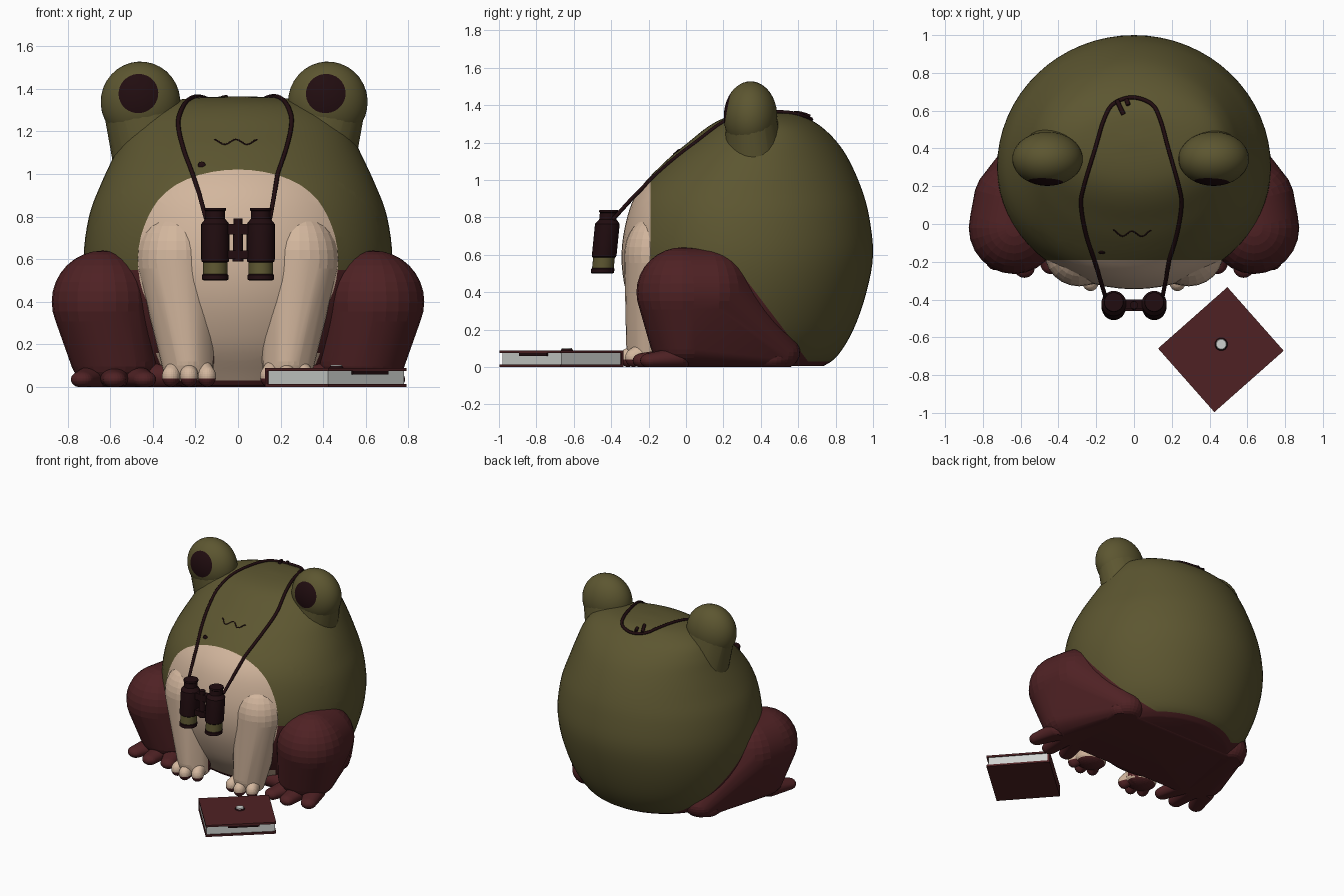
import bpy, bmesh, math
from mathutils import Vector, Matrix
from mathutils.bvhtree import BVHTree

if "Cube" in bpy.data.objects:
    bpy.data.objects.remove(bpy.data.objects["Cube"])


def material(name, rgb):
    m = bpy.data.materials.new(name)
    m.diffuse_color = (*rgb, 1)
    m.use_nodes = True
    m.node_tree.nodes["Principled BSDF"].inputs["Base Color"].default_value = m.diffuse_color
    return m


GREEN, RED, CREAM, DARK, WHITE = range(5)
MATS = [material("olive green", (0.108, 0.093, 0.03)),
        material("maroon", (0.078, 0.0155, 0.0175)),
        material("cream", (0.65, 0.47, 0.34)),
        material("dark brown", (0.015, 0.0038, 0.005)),
        material("page white", (0.62, 0.64, 0.62))]


def finish(name, bm, rule=None, angle=40, transform=None):
    """Turn a bmesh into an object, colouring faces by rule(centre, normal)."""
    bmesh.ops.recalc_face_normals(bm, faces=bm.faces[:])
    bm.normal_update()
    if rule is not None:
        for f in bm.faces:
            f.material_index = rule(f.calc_center_median(), f.normal) if callable(rule) else rule
    if transform:
        bm.transform(transform)
    me = bpy.data.meshes.new(name)
    bm.to_mesh(me)
    bm.free()
    for m in MATS:
        me.materials.append(m)
    ob = bpy.data.objects.new(name, me)
    bpy.context.collection.objects.link(ob)
    bpy.context.view_layer.objects.active = ob
    for o in bpy.context.selected_objects:
        o.select_set(False)
    ob.select_set(True)
    bpy.ops.object.shade_smooth_by_angle(angle=math.radians(angle))


def cut(bm, co, no):
    bmesh.ops.bisect_plane(bm, geom=bm.verts[:] + bm.edges[:] + bm.faces[:],
                           plane_co=co, plane_no=no)


def hull(balls, s=1, dx=0):
    """Convex skin around ellipsoids (x, y, z, rx, ry, rz), kept above the floor."""
    bm = bmesh.new()
    for x, y, z, rx, ry, rz in balls:
        m = Matrix.Translation((x * s + dx, y, z)) @ Matrix.Diagonal((rx, ry, rz, 1))
        bmesh.ops.create_uvsphere(bm, u_segments=24, v_segments=16, radius=1, matrix=m)
    for v in bm.verts:
        v.co.z = max(v.co.z, 0)
    bmesh.ops.remove_doubles(bm, verts=bm.verts[:], dist=0.0005)
    r = bmesh.ops.convex_hull(bm, input=bm.verts[:])
    junk = {g for g in r["geom_interior"] + r["geom_unused"] if isinstance(g, bmesh.types.BMVert)}
    bmesh.ops.delete(bm, geom=list(junk), context='VERTS')
    return bm


def skin(bm, rings):
    rows = [[bm.verts.new(p) for p in r] for r in rings]
    n = len(rows[0])
    for a, b in zip(rows, rows[1:]):
        for i in range(n):
            bm.faces.new((a[i], a[(i + 1) % n], b[(i + 1) % n], b[i]))
    bm.faces.new(rows[0][::-1])
    bm.faces.new(rows[-1])


def smooth_rows(rows, steps):
    """Catmull-Rom through rows of numbers."""
    out = []
    for i in range(len(rows) - 1):
        p0, p1, p2, p3 = (rows[min(max(i + k, 0), len(rows) - 1)] for k in (-1, 0, 1, 2))
        for j in range(steps):
            t = j / steps
            out.append([0.5 * (2 * b + (c - a) * t + (2 * a - 5 * b + 4 * c - d) * t * t
                               + (3 * b - a - 3 * c + d) * t ** 3)
                        for a, b, c, d in zip(p0, p1, p2, p3)])
    return out + [list(rows[-1])]


def cord(name, pts, r):
    cu = bpy.data.curves.new(name, 'CURVE')
    cu.dimensions = '3D'
    cu.bevel_depth, cu.bevel_resolution, cu.use_fill_caps = r, 1, True
    sp = cu.splines.new('POLY')
    sp.points.add(len(pts) - 1)
    for p, co in zip(sp.points, pts):
        p.co = (*co, 1)
    cu.materials.append(MATS[DARK])
    bpy.context.collection.objects.link(bpy.data.objects.new(name, cu))


# Body: stacked egg-shaped rings (z, front y, back y, half width, y of widest point)
ROWS = [(.005, -.10, .735, .47, .3), (.06, -.14, .81, .54, .3), (.2, -.24, .895, .63, .3),
        (.4, -.32, .965, .70, .3), (.6, -.345, 1.0, .725, .3), (.8, -.315, .98, .70, .3),
        (.95, -.25, .94, .645, .31), (1.1, -.11, .875, .575, .36), (1.2, .01, .81, .525, .4),
        (1.28, .11, .73, .46, .43), (1.33, .20, .65, .36, .43), (1.355, .30, .58, .23, .44),
        (1.365, .42, .46, .03, .44)]
rings = []
for z, yf, yb, w, ym in smooth_rows(ROWS, 4):
    ring = []
    for i in range(64):
        a = math.tau * i / 64
        c, s = math.cos(a), math.sin(a)
        ring.append((w * c, ym + s * (yb - ym if s > 0 else ym - yf), z))
    rings.append(ring)
bm = bmesh.new()
skin(bm, rings)
surface = BVHTree.FromBMesh(bm)
cut(bm, (0, -.19, 0), (0, 1, 0))            # edge of the belly patch
cut(bm, (0, .22, .6), (0, .5, .38))         # edge of the haunch colour
cut(bm, (0, 0, .03), (0, 0, 1))             # underside


def body_rule(c, n):
    if c.z < .03:
        return RED
    if c.y < -.19 or (c.y < .05 and abs(c.x) < .36 and c.z < .4):
        return CREAM
    if c.z < .55 and (c.y - .22) * .5 + (c.z - .6) * .38 < 0:
        return RED
    return GREEN


finish("body", bm, body_rule, 60)

# Flat seat joining the haunches
finish("seat", hull([(x, y, .05, .1, .1, .07) for x in (-.5, .5) for y in (.0, .46)]), RED, 50)

for s, side in ((1, "right"), (-1, "left")):
    # Eye stalk and bulb, with the eye as the front cap of the bulb
    finish("eye_stalk_" + side, hull([(.44, .35, 1.32, .175, .135, .17),
                                      (.39, .36, 1.1, .17, .155, .12),
                                      (.34, .38, .95, .21, .18, .16)], s, -.018), GREEN, 50)
    bm = bmesh.new()
    bmesh.ops.create_uvsphere(bm, u_segments=32, v_segments=24, radius=1)
    t = math.radians(14)
    q = Vector((0, 0, 1)).rotation_difference(Vector((-.06, -math.cos(t), math.sin(t))))
    finish("eye_bulb_" + side, bm, lambda c, n: DARK if c.z > .86 else GREEN, 60,
           Matrix.Translation((.44 * s - .018, .345, 1.338)) @ Matrix.Diagonal((.187, .143, .19, 1))
           @ q.to_matrix().to_4x4())

    # Folded hind leg and its foot
    finish("hind_leg_" + side, hull([(.635, -.02, .4, .24, .245, .24), (.61, .12, .4, .24, .23, .235),
                                     (.58, .0, .12, .205, .19, .13), (.47, .49, .08, .12, .12, .1)], s),
           RED, 50)
    for i, (x, y) in enumerate(((.44, -.21), (.58, -.23), (.73, -.19))):
        finish(f"hind_toe_{side}_{i}", hull([(.58 + (x - .58) * .6, -.03, .05, .08, .06, .06),
                                             (x, y, .035, .055, .055, .04)], s), RED, 50)

    # Front leg: cream, broad shoulder merging into the belly, maroon on the inner back and sole
    bm = hull([(.29, -.15, .60, .185, .18, .22), (.25, -.19, .3, .12, .13, .12),
               (.235, -.2, .12, .105, .12, .1), (.23, -.2, .05, .115, .1, .05)], s)
    cut(bm, (0, -.2, 0), (0, 1, 0))
    cut(bm, (0, 0, .03), (0, 0, 1))
    finish("front_leg_" + side, bm, lambda c, n: RED if c.z < .03 or
           (c.y > -.2 and n.x * s < -.3 and c.z < .4) else CREAM, 50)
    for i, (x, y) in enumerate(((.145, -.28), (.23, -.31), (.315, -.28))):
        bm = hull([(.23 + (x - .23) * .6, -.2, .09, .05, .06, .06), (x, y, .05, .042, .045, .05)], s)
        cut(bm, (0, 0, .04), (0, 0, 1))
        finish(f"front_toe_{side}_{i}", bm, lambda c, n: RED if c.z < .04 else CREAM, 50)

    # Binocular barrel: lathed profile (radius, z) with a green band
    prof = [(.055, .50), (.062, .505), (.062, .525), (.058, .53), (.058, .585), (.064, .59),
            (.066, .60), (.066, .765), (.05, .785), (.046, .79), (.046, .825), (.052, .83), (.05, .84)]
    bm = bmesh.new()
    skin(bm, [[(.107 * s + r * math.cos(math.tau * i / 28), -.43 - .1 * (.67 - z)
                + r * math.sin(math.tau * i / 28), z) for i in range(28)] for r, z in prof])
    finish("binocular_barrel_" + side, bm, lambda c, n: GREEN if .53 < c.z < .585 else DARK, 35)


def box(name, size, loc, mat, turn=None):
    bm = bmesh.new()
    bmesh.ops.create_cube(bm, size=1)
    m = Matrix.Translation(loc) @ Matrix.Diagonal((*size, 1))
    finish(name, bm, mat, 30, (turn or Matrix()) @ m)


def disc(name, r, h, loc, mat, turn=None):
    bm = bmesh.new()
    bmesh.ops.create_cone(bm, cap_ends=True, segments=20, radius1=r, radius2=r * .8, depth=h)
    finish(name, bm, mat, 40, (turn or Matrix()) @ Matrix.Translation(loc))


# Binocular bridge and focus wheel
box("binocular_bridge_top", (.12, .05, .05), (0, -.425, .74), DARK)
box("binocular_bridge_bottom", (.12, .05, .04), (0, -.435, .62), DARK)
disc("focus_wheel", .026, .2, (0, -.43, .69), DARK)

# Neck strap laid over the head
half = [(.27, .1), (.255, .2), (.195, .4), (.15, .55), (.1, .635), (0, .67)]
path = [(.2, -.19), (.245, -.05)] + half
path = [(-x - .01, y) for x, y in path] + [(x * .93, y) for x, y in path[-2::-1]]
loop = []
for x, y in smooth_rows(path, 6):
    hit = surface.ray_cast(Vector((x, y, 3)), Vector((0, 0, -1)))[0]
    if hit:
        loop.append((x, y, hit.z + .005))
cord("strap", [(-.15, -.39, .79), (-.18, -.29, .90)] + loop + [(.17, -.29, .90), (.15, -.39, .79)], .011)
cord("strap_knot", [(-.09, .655, 1.34), (-.07, .61, 1.357), (-.055, .58, 1.36)], .012)
cord("strap_end", [(-.04, .66, 1.34), (-.03, .63, 1.352)], .012)

# Mouth and nostril on the face
mouth = []
for i in range(17):
    x = -.11 + .2 * i / 16
    hit = surface.ray_cast(Vector((x, -2, 1.15 + .012 * math.cos((x + .01) * 60))), Vector((0, 1, 0)))[0]
    mouth.append(hit)
cord("mouth", mouth, .004)
hit = surface.ray_cast(Vector((-.17, -2, 1.04)), Vector((0, 1, 0)))[0]
finish("nostril", hull([(hit.x, hit.y, hit.z, .018, .008, .018)]), DARK)

# Book lying on the floor, turned, with its spine at the back left
B = Matrix.Translation((.46, -.665, 0)) @ Matrix.Rotation(math.radians(41.5), 4, 'Z')
box("book_back_cover", (.49, .45, .014), (0, 0, .007), RED, B)
box("book_pages", (.475, .435, .062), (0, .005, .045), WHITE, B)
box("book_front_cover", (.49, .45, .014), (0, 0, .081), RED, B)
box("book_spine", (.49, .014, .086), (0, .218, .045), RED, B)
box("book_clasp", (.22, .02, .018), (.02, -.214, .068), DARK, B)
disc("book_button_rim", .036, .012, (.02, .02, .091), DARK, B)
disc("book_button", .032, .014, (.02, .02, .096), WHITE, B)
